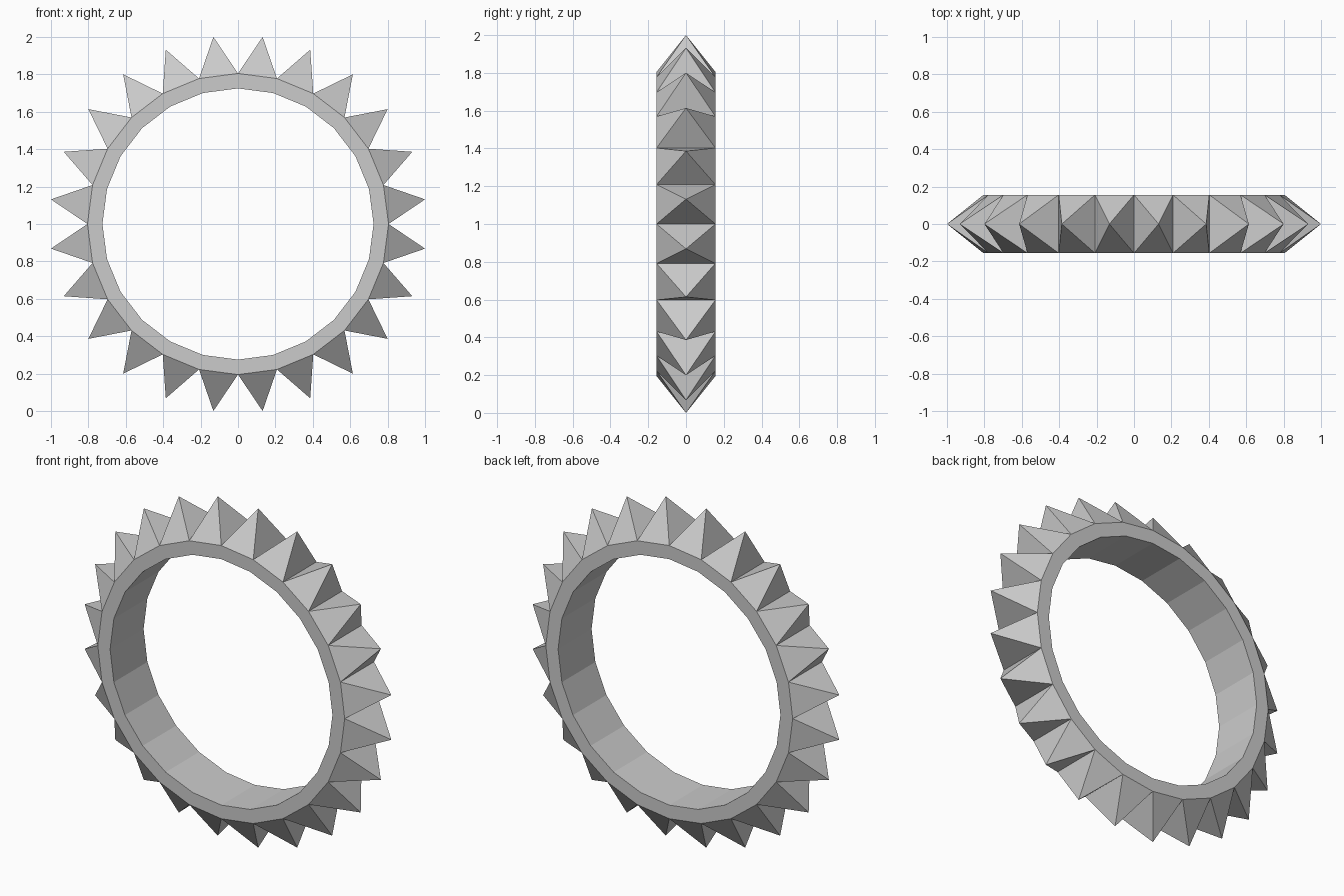
import bpy, bmesh
from math import sin, cos, pi

if "Cube" in bpy.data.objects:
    bpy.data.objects.remove(bpy.data.objects["Cube"])

N = 24               # sides of the ring, one spike on each
R_OUT, R_IN = 0.805, 0.725
HALF = 0.156         # half width along y
R_TIP = 1 / cos(pi / N)
CENTRE_Z = 1.0

bm = bmesh.new()

# Rectangular cross-section repeated around the y axis
section = [(R_OUT, -HALF), (R_OUT, HALF), (R_IN, HALF), (R_IN, -HALF)]
rings = []
for i in range(N):
    a = 2 * pi * i / N
    rings.append([bm.verts.new((r * cos(a), y, r * sin(a))) for r, y in section])

# Bridge neighbouring sections, remembering the outer facets
outer = []
for i in range(N):
    p, q = rings[i], rings[(i + 1) % N]
    for j in range(4):
        k = (j + 1) % 4
        face = bm.faces.new((p[j], p[k], q[k], q[j]))
        if j == 0:
            outer.append(face)
bmesh.ops.recalc_face_normals(bm, faces=bm.faces[:])

# Pyramid spikes: poke each outer facet and pull its centre out
tips = bmesh.ops.poke(bm, faces=outer)["verts"]
for v in tips:
    v.co *= R_TIP / v.co.length

mesh = bpy.data.meshes.new("spiked_ring")
bm.to_mesh(mesh)
bm.free()
ring = bpy.data.objects.new("spiked_ring", mesh)
ring.location.z = CENTRE_Z
bpy.context.collection.objects.link(ring)
